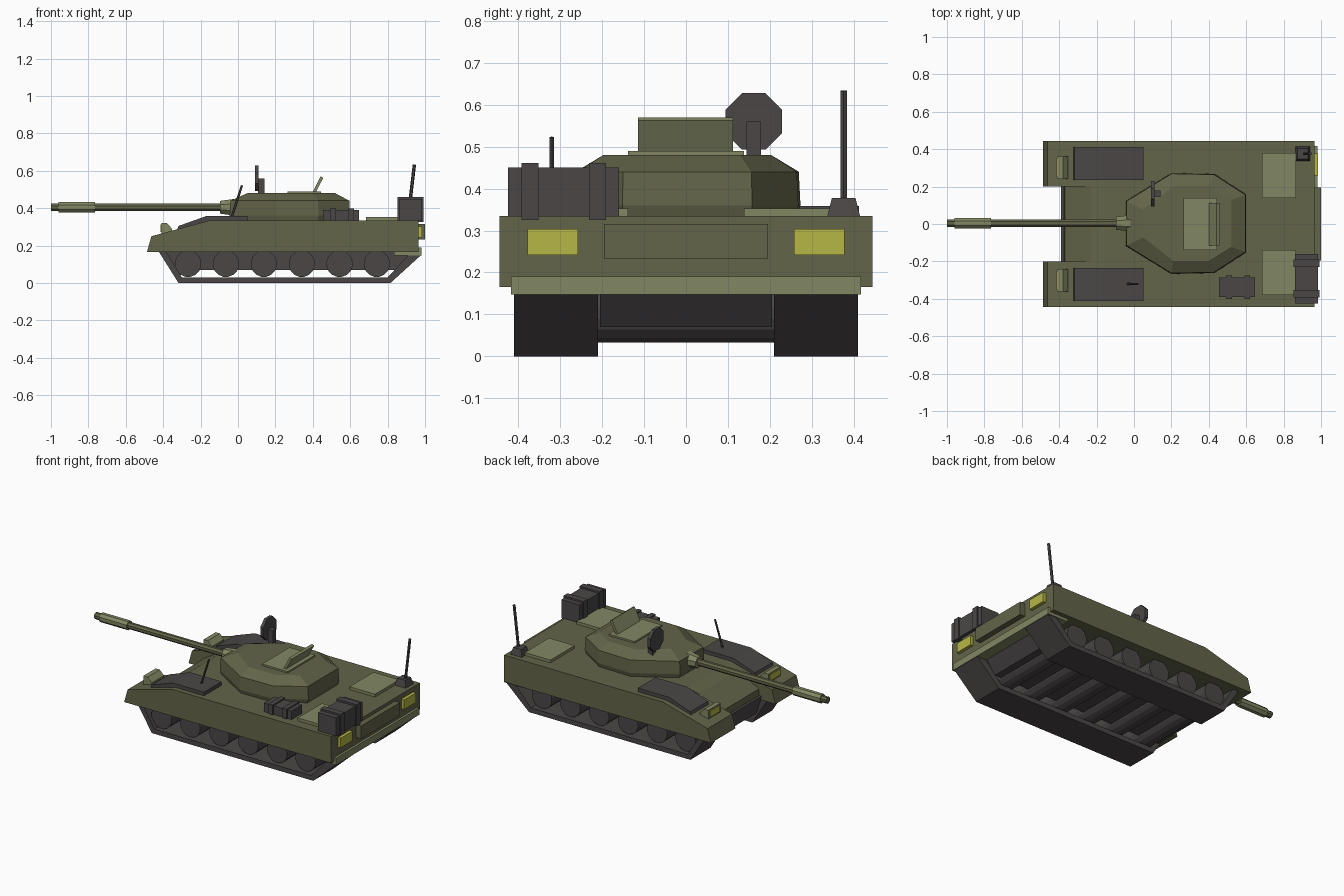
import bpy, bmesh, math
from mathutils import Vector

cube = bpy.data.objects.get("Cube")
if cube:
    bpy.data.objects.remove(cube, do_unlink=True)


def material(name, color):
    m = bpy.data.materials.new(name)
    m.use_nodes = True
    m.diffuse_color = (*color, 1)
    m.node_tree.nodes["Principled BSDF"].inputs["Base Color"].default_value = (*color, 1)
    return m


OLIVE = material("olive green", (0.125, 0.128, 0.066))
LIGHT = material("light green", (0.225, 0.243, 0.125))
GREY = material("dark grey", (0.069, 0.062, 0.062))
YELLOW = material("lamp yellow", (0.47, 0.47, 0.058))


def finish(name, bm, mat):
    bmesh.ops.recalc_face_normals(bm, faces=bm.faces)
    mesh = bpy.data.meshes.new(name)
    bm.to_mesh(mesh)
    bm.free()
    mesh.materials.append(mat)
    ob = bpy.data.objects.new(name, mesh)
    bpy.context.collection.objects.link(ob)
    return ob


def loft(name, rings, mat):
    """Join equal-length closed rings of points and cap both ends."""
    bm = bmesh.new()
    loops = [[bm.verts.new(p) for p in ring] for ring in rings]
    n = len(loops[0])
    for a, b in zip(loops, loops[1:]):
        for i in range(n):
            j = (i + 1) % n
            bm.faces.new((a[i], a[j], b[j], b[i]))
    bm.faces.new(loops[0])
    bm.faces.new(loops[-1])
    return finish(name, bm, mat)


def prism(name, profile, y0, y1, mat):
    """Extrude an x-z outline across y."""
    return loft(name, [[(x, y, z) for x, z in profile] for y in (y0, y1)], mat)


def box(name, x, y, z, mat):
    return prism(name, [(x[0], z[0]), (x[1], z[0]), (x[1], z[1]), (x[0], z[1])], *y, mat)


def rod(name, a, b, r0, r1, mat, sides=8):
    """Faceted cylinder or cone from a to b."""
    a, b = Vector(a), Vector(b)
    turn = (b - a).to_track_quat('Z', 'Y')
    rings = []
    for p, r in ((a, r0), (b, r1)):
        angles = [math.tau * (i + 0.5) / sides for i in range(sides)]
        rings.append([p + turn @ Vector((r * math.cos(t), r * math.sin(t), 0)) for t in angles])
    return loft(name, rings, mat)


# Hull and running gear
prism("hull_centre", [(-0.375, 0.165), (-0.37, 0.23), (-0.23, 0.315), (-0.15, 0.335),
                      (0.965, 0.335), (0.965, 0.165)], -0.2, 0.2, OLIVE)
prism("lower_hull", [(-0.39, 0.19), (-0.35, 0.07), (0.85, 0.07), (0.93, 0.17)], -0.205, 0.205, GREY)
for x in (-0.267, -0.065, 0.138, 0.341, 0.543, 0.742):
    rod("road_wheel_pair", (x, -0.385, 0.103), (x, 0.385, 0.103), 0.071, 0.071, GREY, 16)

for side, s in (("left", 1), ("right", -1)):
    prism(side + "_fender", [(-0.487, 0.165), (-0.463, 0.25), (-0.15, 0.335),
                             (0.965, 0.335), (0.965, 0.165)], s * 0.2, s * 0.445, OLIVE)
    prism(side + "_track", [(-0.425, 0.17), (-0.318, 0), (0.815, 0), (0.98, 0.15), (0.94, 0.17),
                            (0.925, 0.165), (0.8, 0.03), (-0.3, 0.03), (-0.385, 0.17)],
          s * 0.21, s * 0.41, GREY)
    prism(side + "_fender_plate", [(-0.325, 0.285), (-0.318, 0.305), (-0.17, 0.358), (0.05, 0.358),
                                   (0.05, 0.33), (-0.15, 0.33)], s * 0.235, s * 0.412, GREY)
    # Headlight housing with lamp plate
    prism(side + "_headlight_housing", [(-0.41, 0.25), (-0.41, 0.32), (-0.38, 0.32),
                                        (-0.352, 0.29), (-0.352, 0.26)], s * 0.24, s * 0.362, LIGHT)
    box(side + "_headlight", (-0.415, -0.408), (s * 0.25, s * 0.352), (0.272, 0.312), YELLOW)
    box(side + "_tail_lamp", (0.96, 0.985), (s * 0.258, s * 0.378), (0.242, 0.303), YELLOW)
    box(side + "_deck_plate", (0.685, 0.865), (s * 0.138, s * 0.38), (0.33, 0.353), LIGHT)

box("rear_bumper", (0.835, 0.98), (-0.417, 0.417), (0.147, 0.19), LIGHT)
box("rear_panel", (0.95, 1.0), (-0.195, 0.195), (0.233, 0.315), OLIVE)

# Turret
base = [(-0.045, 0.12), (0.2, 0.27), (0.43, 0.265), (0.6, 0.155)]
roof = [(0.05, 0.075), (0.21, 0.2), (0.4, 0.2), (0.52, 0.125)]


def mirrored(half, z, grow=1.0):
    pts = half + [(x, -y) for x, y in reversed(half)]
    return [(0.28 + (x - 0.28) * grow, y * grow + 0.003, z) for x, y in pts]


loft("turret", [mirrored(base, 0.33, 0.97), mirrored(base, 0.36), mirrored(base, 0.44, 0.985),
                mirrored(roof, 0.48)], OLIVE)
box("hatch_base", (0.265, 0.445), (-0.138, 0.138), (0.475, 0.49), LIGHT)
prism("hatch_lid", [(0.4, 0.488), (0.415, 0.484), (0.456, 0.562), (0.442, 0.57)], -0.115, 0.112, LIGHT)

# Gun
rod("gun_barrel", (-1, 0.004, 0.405), (0.0, 0.004, 0.405), 0.021, 0.021, OLIVE)
rod("muzzle_sleeve", (-0.96, 0.004, 0.405), (-0.765, 0.004, 0.405), 0.029, 0.029, LIGHT)
rod("gun_mantlet", (-0.095, 0.004, 0.405), (0.02, 0.004, 0.405), 0.037, 0.054, LIGHT)

# Sight dish and post
rod("sight_dish", (0.09, 0.162, 0.56), (0.11, 0.162, 0.56), 0.073, 0.073, GREY)
box("sight_post", (0.108, 0.143), (0.144, 0.179), (0.46, 0.56), GREY)

# Aerials
rod("front_aerial", (-0.035, -0.32, 0.35), (0.021, -0.32, 0.522), 0.007, 0.006, GREY, 6)
rod("rear_aerial", (0.912, 0.376, 0.37), (0.943, 0.376, 0.633), 0.009, 0.009, GREY, 6)
loft("aerial_base", [[(0.902 + i * r, 0.376 + j * r, z) for i, j in ((-1, -1), (1, -1), (1, 1), (-1, 1))]
                     for r, z in ((0.04, 0.33), (0.028, 0.378))], GREY)

# Strapped stowage
box("stowage_box", (0.86, 0.985), (-0.425, -0.16), (0.333, 0.45), GREY)
for y in (-0.372, -0.211):
    box("stowage_strap", (0.852, 0.993), (y - 0.02, y + 0.02), (0.325, 0.461), GREY)
box("bedroll", (0.455, 0.648), (-0.39, -0.285), (0.33, 0.39), GREY)
for x in (0.508, 0.606):
    box("bedroll_strap", (x - 0.015, x + 0.015), (-0.4, -0.275), (0.33, 0.398), GREY)
